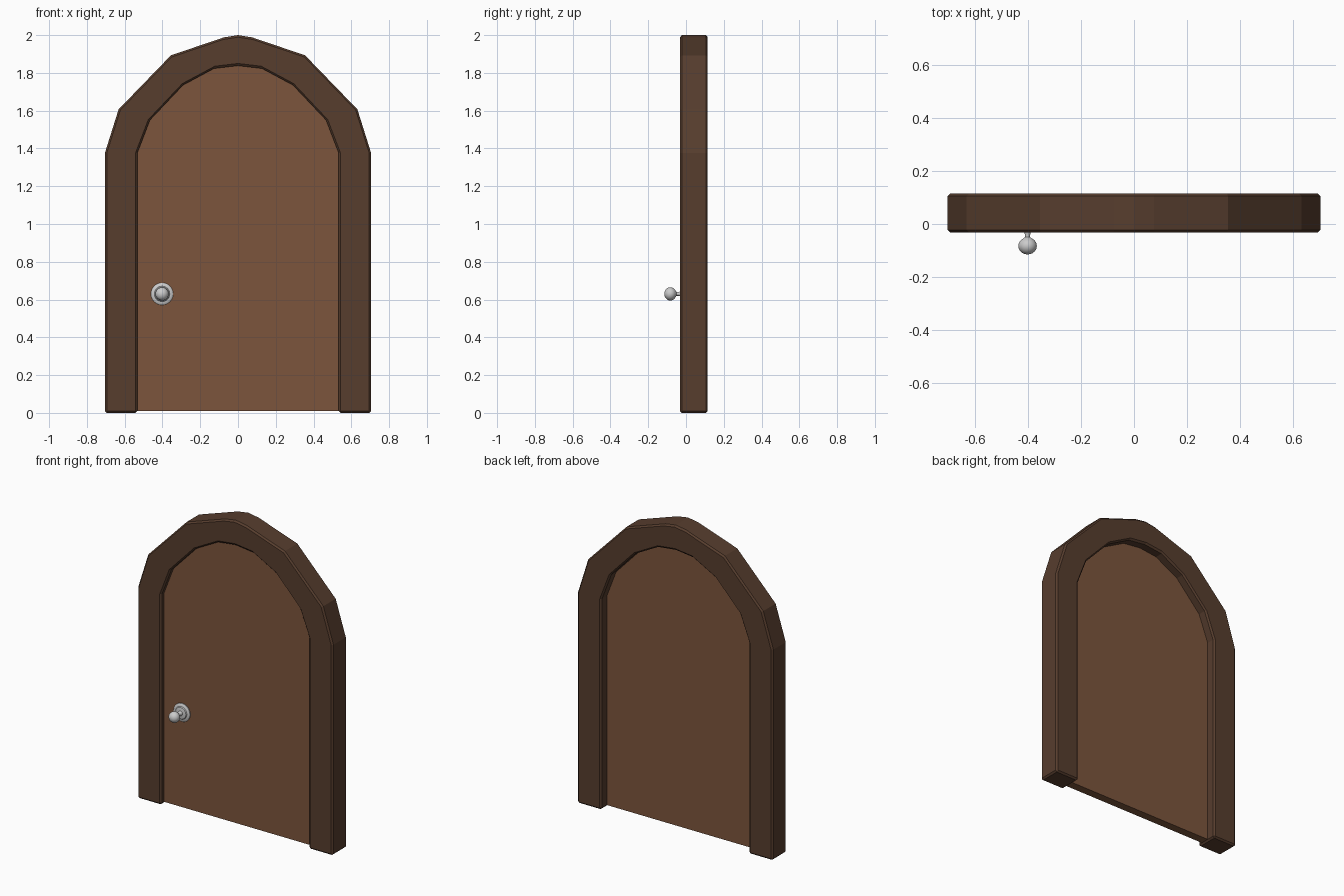
import bpy, bmesh, math

if "Cube" in bpy.data.objects:
    bpy.data.objects.remove(bpy.data.objects["Cube"])

FRONT, BACK = -0.032, 0.115          # frame depth
DOOR_FRONT, DOOR_BACK = 0.0, 0.055   # recessed panel depth

# Right half profiles (x, z), from the foot up to the crown
OUTER = [(0.705, 0), (0.705, 1.375), (0.632, 1.607), (0.355, 1.893), (0.075, 1.988), (0, 2.0)]
INNER = [(0.533, 0), (0.533, 1.375), (0.466, 1.55), (0.291, 1.735), (0.127, 1.823), (0, 1.838)]


def material(name, rgb):
    m = bpy.data.materials.new(name)
    m.diffuse_color = (*rgb, 1)
    m.use_nodes = True
    m.node_tree.nodes["Principled BSDF"].inputs["Base Color"].default_value = m.diffuse_color
    return m


def mirrored(half):
    return half + [(-x, z) for x, z in reversed(half[:-1])]


def finish(bm, name, mat=None):
    bmesh.ops.recalc_face_normals(bm, faces=bm.faces)
    me = bpy.data.meshes.new(name)
    bm.to_mesh(me)
    bm.free()
    ob = bpy.data.objects.new(name, me)
    bpy.context.collection.objects.link(ob)
    if mat:
        me.materials.append(mat)
    return ob


def extrude_y(bm, depth):
    res = bmesh.ops.extrude_face_region(bm, geom=bm.faces[:])
    verts = [g for g in res["geom"] if isinstance(g, bmesh.types.BMVert)]
    bmesh.ops.translate(bm, verts=verts, vec=(0, depth, 0))


# Arched frame: a strip between the two profiles, extruded and bevelled
bm = bmesh.new()
out = [bm.verts.new((x, FRONT, z)) for x, z in mirrored(OUTER)]
inn = [bm.verts.new((x, FRONT, z)) for x, z in mirrored(INNER)]
for i in range(len(out) - 1):
    bm.faces.new((out[i], out[i + 1], inn[i + 1], inn[i]))
extrude_y(bm, BACK - FRONT)
frame = finish(bm, "door_frame", material("dark_wood", (0.095, 0.047, 0.027)))
bevel = frame.modifiers.new("bevel", "BEVEL")
bevel.width = 0.01
bevel.segments = 1
bevel.limit_method = "ANGLE"
bevel.angle_limit = math.radians(60)

# Door panel: fills the opening, slightly let into the frame
bm = bmesh.new()
panel = [(x * 1.015, max(z * 1.005, 0.01)) for x, z in mirrored(INNER)]
bm.faces.new([bm.verts.new((x, DOOR_FRONT, z)) for x, z in panel])
extrude_y(bm, DOOR_BACK - DOOR_FRONT)
finish(bm, "door_panel", material("wood", (0.2, 0.09, 0.045)))


# Lathe around the y axis for the door hardware
def lathe(name, profile, centre, segments=24):
    bm = bmesh.new()
    vs = [bm.verts.new((r, y, 0)) for r, y in profile]
    es = [bm.edges.new(p) for p in zip(vs, vs[1:])]
    bmesh.ops.spin(bm, geom=vs + es, axis=(0, 1, 0), cent=(0, 0, 0),
                   angle=math.tau, steps=segments)
    bmesh.ops.remove_doubles(bm, verts=bm.verts, dist=1e-5)
    ob = finish(bm, name)
    ob.location = centre
    bpy.context.view_layer.objects.active = ob
    ob.select_set(True)
    bpy.ops.object.shade_smooth_by_angle(angle=math.radians(40))
    ob.select_set(False)


AT = (-0.402, 0, 0.63)
# Stepped rosette plate against the door
lathe("knob_plate", [(0, 0.004), (0.059, 0.004), (0.059, -0.006), (0.053, -0.011),
                     (0.041, -0.012), (0.037, -0.017), (0.020, -0.020), (0, -0.020)], AT)
# Stem flaring into a flattened round knob
ball = [(0.035 * math.sin(a), -0.083 - 0.032 * math.cos(a))
        for a in [math.pi * k / 12 for k in range(11)]]
ball[0] = (0, -0.115)
lathe("knob", ball + [(0.010, -0.050), (0.010, -0.040), (0.013, -0.028), (0.016, -0.018)], AT)
